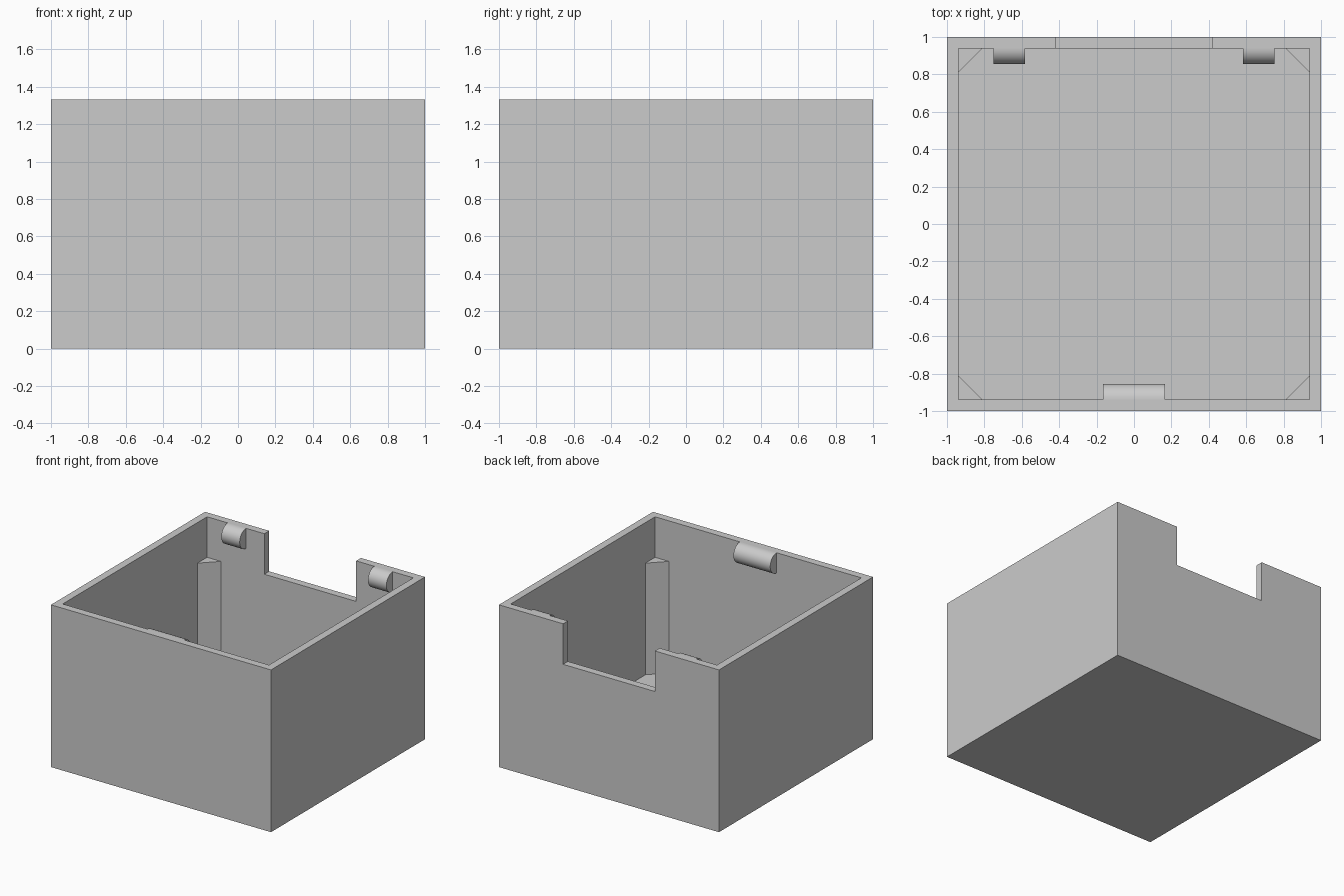
import bpy, bmesh
from math import pi, sin, cos, radians
from mathutils import Vector

if "Cube" in bpy.data.objects:
    bpy.data.objects.remove(bpy.data.objects["Cube"])

HEIGHT, WALL, FLOOR = 1.333, 0.0625, 0.083
INNER = 1 - WALL
LEDGE = 1.0            # height of the notch sill and of the corner posts
POST = 0.125
RADIUS = 0.083         # snap bump radius

grey = bpy.data.materials.new("light_grey")
grey.use_nodes = True
colour = (0.6, 0.6, 0.6, 1)
grey.diffuse_color = colour
grey.node_tree.nodes["Principled BSDF"].inputs["Base Color"].default_value = colour


def prism(name, outline, extrusion):
    """Extrude a closed 3D outline along a vector into a solid."""
    bm = bmesh.new()
    face = bm.faces.new([bm.verts.new(p) for p in outline])
    out = bmesh.ops.extrude_face_region(bm, geom=[face], use_keep_orig=True)
    moved = [v for v in out["geom"] if isinstance(v, bmesh.types.BMVert)]
    bmesh.ops.translate(bm, verts=moved, vec=Vector(extrusion))
    bmesh.ops.recalc_face_normals(bm, faces=bm.faces)
    mesh = bpy.data.meshes.new(name)
    bm.to_mesh(mesh)
    bm.free()
    mesh.materials.append(grey)
    obj = bpy.data.objects.new(name, mesh)
    bpy.context.collection.objects.link(obj)
    return obj


def block(name, x, y, z0, z1):
    """Box centred on x = 0, from y[0] to y[1]."""
    outline = [(-x, y[0], z0), (x, y[0], z0), (x, y[1], z0), (-x, y[1], z0)]
    return prism(name, outline, (0, 0, z1 - z0))


def activate(obj):
    bpy.ops.object.select_all(action='DESELECT')
    obj.select_set(True)
    bpy.context.view_layer.objects.active = obj


# Open box with a notch in the back wall
box = block("box_shell", 1, (-1, 1), 0, HEIGHT)
cutters = [block("cavity_cutter", INNER, (-INNER, INNER), FLOOR, 2),
           block("notch_cutter", 0.417, (0.8, 1.2), LEDGE, 2)]
activate(box)
for cutter in cutters:
    cutter.hide_render = True
    cut = box.modifiers.new(cutter.name, 'BOOLEAN')
    cut.operation = 'DIFFERENCE'
    cut.solver = 'EXACT'
    cut.object = cutter
    bpy.ops.object.modifier_apply(modifier=cut.name)
    bpy.data.objects.remove(cutter)

# Triangular posts in the four inner corners
for sx, side in ((1, "left"), (-1, "right")):
    for sy, end in ((1, "back"), (-1, "front")):
        corner = [(INNER, INNER), (INNER - POST, INNER), (INNER, INNER - POST)]
        prism(f"{end}_{side}_post", [(sx * x, sy * y, FLOOR) for x, y in corner],
              (0, 0, LEDGE - FLOOR))


# Half-round snap bumps just below the rim
def bump(name, x0, x1, side):
    steps = 24
    arc = [(x0, side * (INNER - RADIUS * sin(pi * i / steps)),
            HEIGHT - RADIUS + RADIUS * cos(pi * i / steps)) for i in range(steps + 1)]
    activate(prism(name, arc, (x1 - x0, 0, 0)))
    bpy.ops.object.shade_smooth_by_angle(angle=radians(30))


bump("front_snap", -0.167, 0.167, -1)
bump("back_left_snap", 0.583, 0.75, 1)
bump("back_right_snap", -0.75, -0.583, 1)
